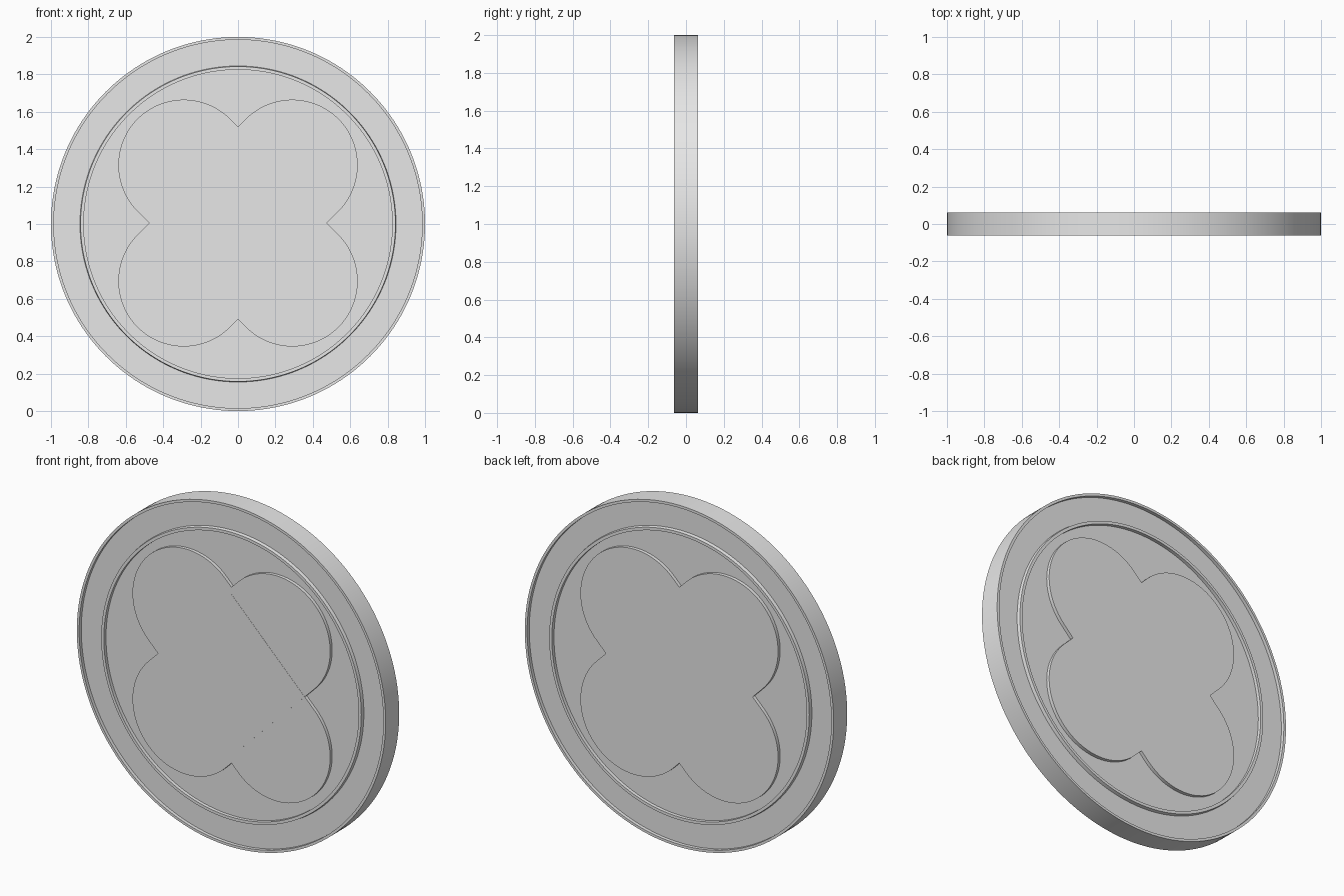
import bpy, bmesh
from math import sin, cos, pi, radians
from mathutils import Vector, Matrix

cube = bpy.data.objects.get("Cube")
if cube:
    bpy.data.objects.remove(cube, do_unlink=True)

HALF = 0.0625      # half the thickness of the disc
FLOOR = 0.0425     # sunken surfaces, measured from the middle
CENTRE = 1.0
EMBLEM_Z = 1.005

grey = bpy.data.materials.new("light grey")
grey.use_nodes = True
colour = (0.8, 0.8, 0.8, 1)
grey.diffuse_color = colour
grey.node_tree.nodes["Principled BSDF"].inputs["Base Color"].default_value = colour


def finish(name, bm):
    bmesh.ops.recalc_face_normals(bm, faces=bm.faces)
    mesh = bpy.data.meshes.new(name)
    bm.to_mesh(mesh)
    bm.free()
    mesh.materials.append(grey)
    obj = bpy.data.objects.new(name, mesh)
    bpy.context.collection.objects.link(obj)
    bpy.ops.object.select_all(action='DESELECT')
    obj.select_set(True)
    bpy.context.view_layer.objects.active = obj
    bpy.ops.object.shade_smooth_by_angle(angle=radians(30))
    return obj


def plate(name, outline, y_from, y_to):
    """Extrude an outline of (x, z) points along y."""
    bm = bmesh.new()
    face = bm.faces.new([bm.verts.new((x, y_from, z + EMBLEM_Z)) for x, z in outline])
    top = bmesh.ops.extrude_face_region(bm, geom=[face])["geom"]
    moved = [v for v in top if isinstance(v, bmesh.types.BMVert)]
    bmesh.ops.translate(bm, verts=moved, vec=(0, y_to - y_from, 0))
    return finish(name, bm)


# Disc: lathed half profile (radius, depth) mirrored to the other side
half = [(0, FLOOR), (0.825, FLOOR), (0.825, HALF), (0.842, HALF), (0.845, FLOOR),
        (0.985, FLOOR), (0.985, HALF), (1, HALF)]
profile = half + [(r, -y) for r, y in reversed(half)]
bm = bmesh.new()
verts = [bm.verts.new((r, y, CENTRE)) for r, y in profile]
edges = [bm.edges.new(pair) for pair in zip(verts, verts[1:])]
bmesh.ops.spin(bm, geom=verts + edges, cent=(0, 0, CENTRE), axis=(0, 1, 0),
               angle=2 * pi, steps=160, use_duplicate=False)
bmesh.ops.remove_doubles(bm, verts=bm.verts, dist=0.0001)
finish("disc", bm)

# Four-lobed emblem: round lobes joined by straight runs into the notches
quarter = [(0.475, 0)]
for i in range(41):
    a = -pi / 4 + pi * i / 40
    quarter.append((0.29 + 0.35 * cos(a), 0.31 + 0.35 * sin(a)))
quarter.append((0, 0.515))
upper = quarter + [(-x, z) for x, z in reversed(quarter[:-1])]
outline = upper + [(x, -z) for x, z in reversed(upper[1:-1])]
plate("front_emblem", outline, -FLOOR + 0.01, -HALF + 0.001)
plate("back_emblem", outline, FLOOR - 0.01, HALF)

# Thin diamond panel on the front emblem
d = 0.475
plate("front_diamond", [(d, 0), (0, d), (-d, 0), (0, -d)], -HALF + 0.005, -HALF)
